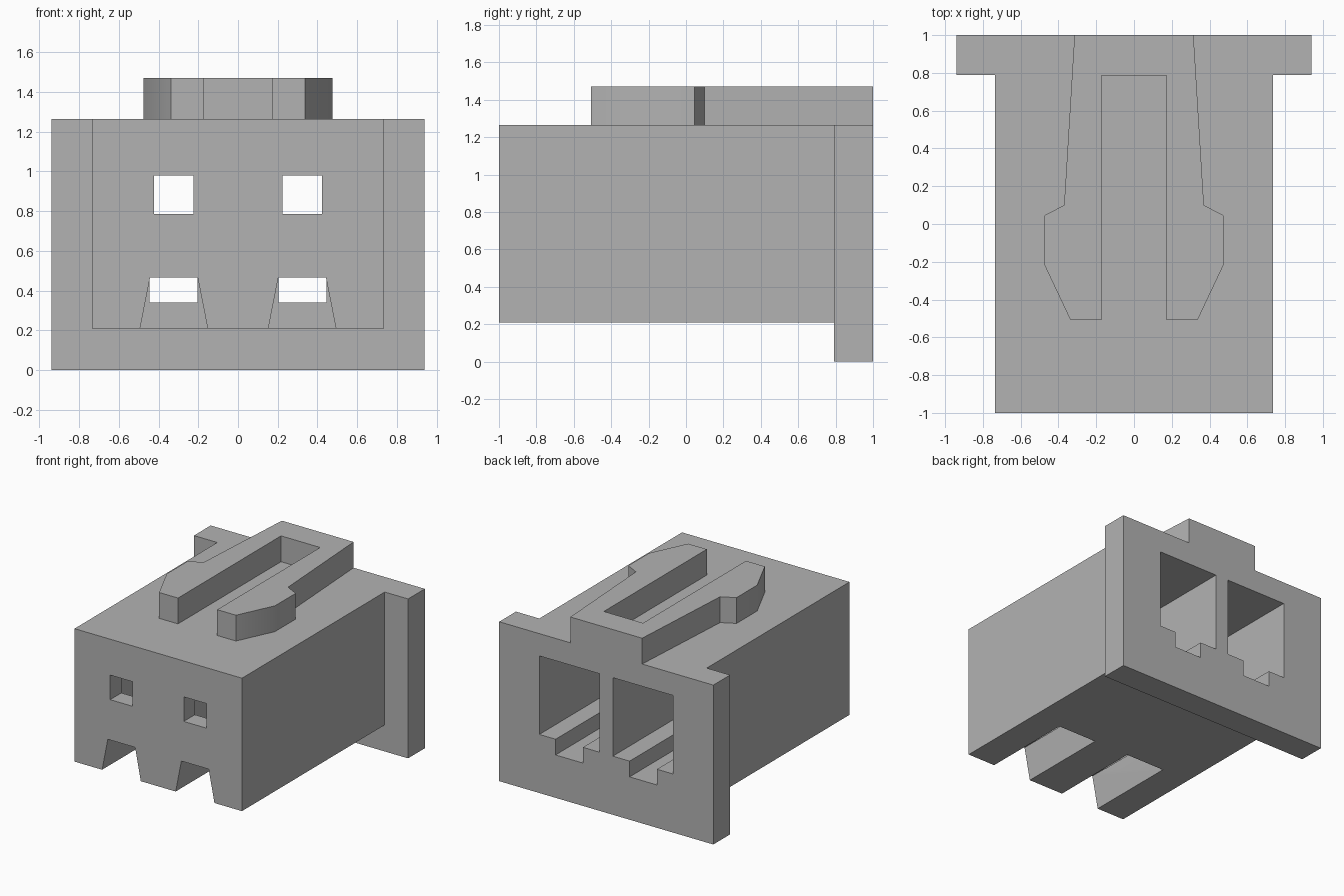
import bpy
import bmesh
import math

if "Cube" in bpy.data.objects:
    bpy.data.objects.remove(bpy.data.objects["Cube"])

plastic = bpy.data.materials.new("grey plastic")
plastic.diffuse_color = (0.45, 0.45, 0.45, 1)
plastic.use_nodes = True
plastic.node_tree.nodes["Principled BSDF"].inputs["Base Color"].default_value = plastic.diffuse_color


def prism(name, outline, axis, lo, hi):
    """Extrude a 2D outline: (x, z) along y, or (x, y) along z."""
    def place(p, t):
        return (p[0], t, p[1]) if axis == "y" else (p[0], p[1], t)
    bm = bmesh.new()
    a = [bm.verts.new(place(p, lo)) for p in outline]
    b = [bm.verts.new(place(p, hi)) for p in outline]
    bm.faces.new(a)
    bm.faces.new(b)
    n = len(a)
    for i in range(n):
        j = (i + 1) % n
        bm.faces.new((a[i], a[j], b[j], b[i]))
    bmesh.ops.recalc_face_normals(bm, faces=bm.faces)
    mesh = bpy.data.meshes.new(name)
    bm.to_mesh(mesh)
    bm.free()
    mesh.materials.append(plastic)
    obj = bpy.data.objects.new(name, mesh)
    bpy.context.collection.objects.link(obj)
    return obj


def rect(x0, x1, z0, z1):
    return [(x0, z0), (x1, z0), (x1, z1), (x0, z1)]


def combine(target, tool, operation):
    """Apply an exact boolean and discard the tool."""
    mod = target.modifiers.new("cut", "BOOLEAN")
    mod.operation = operation
    mod.solver = "EXACT"
    mod.object = tool
    bpy.context.view_layer.objects.active = target
    bpy.ops.object.modifier_apply(modifier=mod.name)
    bpy.data.objects.remove(tool)


# Main block with the wide rear flange
housing = prism("connector_housing", rect(-0.735, 0.735, 0.21, 1.265), "y", -1, 0.9)
flange = prism("rear_flange", rect(-0.94, 0.94, 0, 1.265), "y", 0.79, 1)
combine(housing, flange, "UNION")

# Forked latch on top
half = [(0.172, 0.785), (0.172, -0.507), (0.337, -0.507), (0.475, -0.215),
        (0.475, 0.045), (0.37, 0.1), (0.315, 1)]
fork = half + [(-x, y) for x, y in reversed(half)]
latch = prism("latch", fork, "z", 1.2, 1.47)
combine(housing, latch, "UNION")

for s in (-1, 1):
    # Rear terminal cavity with its keyed floor channel
    keyed = [(0.058, 0.465), (0.205, 0.465), (0.205, 0.34), (0.445, 0.34),
             (0.445, 0.465), (0.587, 0.465), (0.587, 1.088), (0.058, 1.088)]
    cavity = prism("cavity", [(s * x, z) for x, z in keyed], "y", -0.86, 1.1)
    # The channel stays inside the front wall thickness above the notch
    combine(housing, cavity, "DIFFERENCE")
    # Square probe hole in the front wall
    c = s * 0.323
    hole = prism("hole", rect(c - 0.099, c + 0.099, 0.785, 0.98), "y", -1.1, -0.8)
    combine(housing, hole, "DIFFERENCE")
    # Tapered notch under the front
    d = 0.115 / 0.255 * 0.05
    taper = [(c - 0.17 - d, 0.095), (c + 0.17 + d, 0.095), (c + 0.12, 0.465), (c - 0.12, 0.465)]
    notch = prism("notch", taper, "y", -1.1, -0.26)
    combine(housing, notch, "DIFFERENCE")

# Crisp edges, soft bend on the latch tips
bpy.ops.object.select_all(action="DESELECT")
housing.select_set(True)
bpy.context.view_layer.objects.active = housing
bpy.ops.object.shade_smooth_by_angle(angle=math.radians(30))
